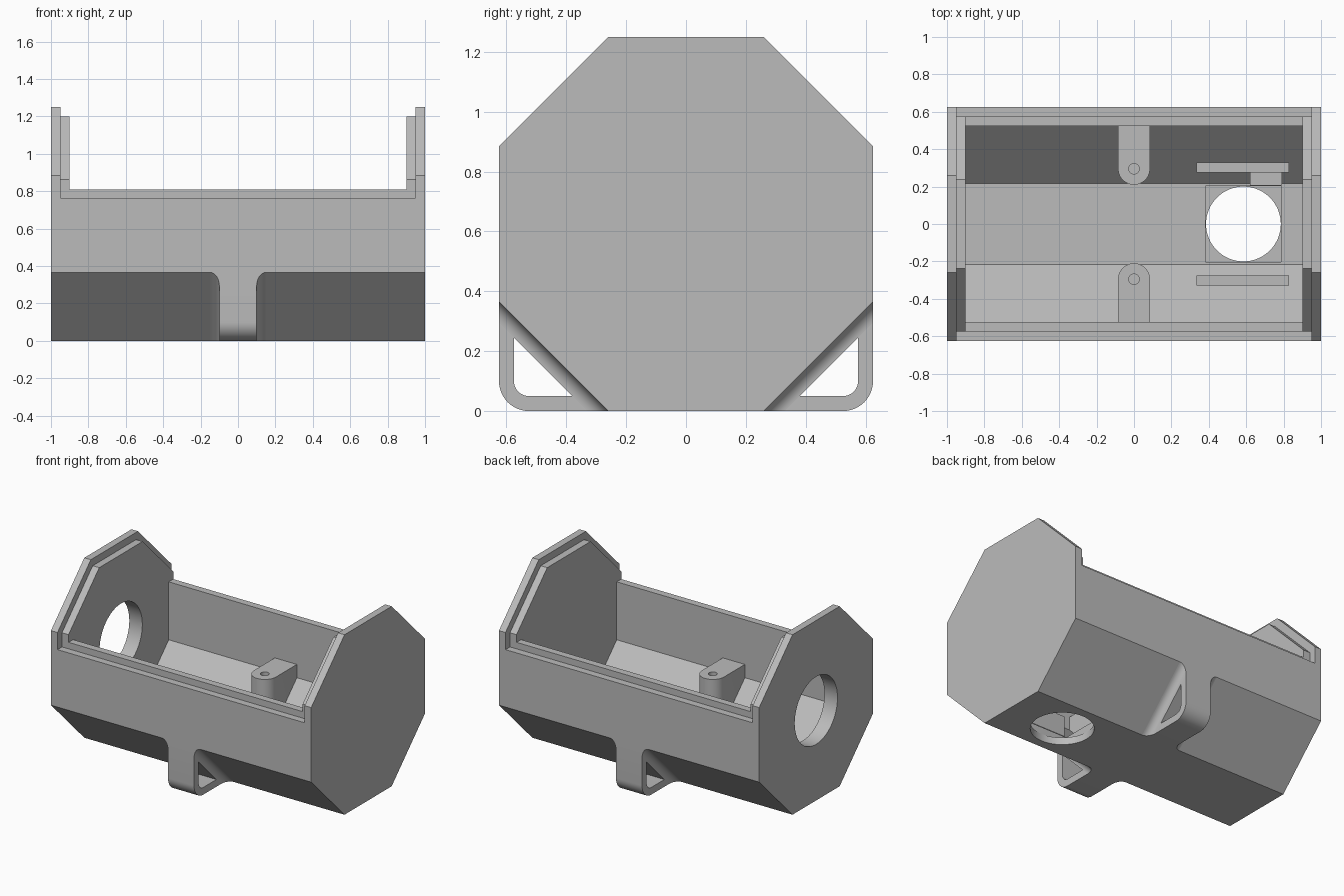
import bpy, bmesh
from math import sin, cos, pi, sqrt, radians

if "Cube" in bpy.data.objects:
    bpy.data.objects.remove(bpy.data.objects["Cube"], do_unlink=True)

grey = bpy.data.materials.new("plain grey")
grey.use_nodes = True
COLOUR = (0.5, 0.5, 0.5, 1)
grey.diffuse_color = COLOUR
grey.node_tree.nodes["Principled BSDF"].inputs["Base Color"].default_value = COLOUR

AP = 0.625            # octagon apothem, also its centre height
WALL = 0.05           # one layer of the two-layer wall
HALF = AP * (sqrt(2) - 1)


def loft(name, sections):
    """Closed solid through a list of equal-length point loops."""
    bm = bmesh.new()
    rings = [[bm.verts.new(p) for p in s] for s in sections]
    n = len(rings[0])
    for a, b in zip(rings, rings[1:]):
        for i in range(n):
            bm.faces.new((a[i], a[(i + 1) % n], b[(i + 1) % n], b[i]))
    bm.faces.new(rings[0][::-1])
    bm.faces.new(rings[-1])
    bmesh.ops.remove_doubles(bm, verts=bm.verts, dist=1e-5)
    bmesh.ops.recalc_face_normals(bm, faces=bm.faces)
    me = bpy.data.meshes.new(name)
    bm.to_mesh(me)
    bm.free()
    me.materials.append(grey)
    ob = bpy.data.objects.new(name, me)
    bpy.context.collection.objects.link(ob)
    return ob


def prism_x(name, pts, x0, x1):
    return loft(name, [[(x, y, z) for y, z in pts] for x in (x0, x1)])


def prism_z(name, pts, z0, z1):
    return loft(name, [[(x, y, z) for x, y in pts] for z in (z0, z1)])


def box(name, x0, x1, y0, y1, z0, z1):
    return prism_z(name, [(x0, y0), (x1, y0), (x1, y1), (x0, y1)], z0, z1)


def arc(cx, cy, r, a0, a1, n):
    return [(cx + r * cos(radians(a0 + (a1 - a0) * i / n)),
             cy + r * sin(radians(a0 + (a1 - a0) * i / n))) for i in range(n + 1)]


def circle(cx, cy, r, n=64):
    return arc(cx, cy, r, 0, 360 * (n - 1) / n, n - 1)


def octagon(name, a, x):
    return prism_x(name, arc(0, AP, a / cos(pi / 8), 22.5, 337.5, 7), -x, x)


def combine(ob, tool, op="DIFFERENCE"):
    mod = ob.modifiers.new("bool", "BOOLEAN")
    mod.operation, mod.object, mod.solver = op, tool, "EXACT"
    bpy.context.view_layer.objects.active = ob
    bpy.ops.object.modifier_apply(modifier=mod.name)
    bpy.data.objects.remove(tool, do_unlink=True)


def smooth(ob):
    bpy.ops.object.select_all(action="DESELECT")
    ob.select_set(True)
    bpy.context.view_layer.objects.active = ob
    bpy.ops.object.shade_smooth_by_angle(angle=radians(30))


# Octagonal case: tall end plates, stepped rim, hollow inside
case = octagon("case", AP, 1)
combine(case, box("rim_cut", -0.95, 0.95, -1, 1, 0.765, 2))
combine(case, octagon("liner", AP - WALL, 0.96), "UNION")
combine(case, octagon("cavity", AP - 2 * WALL, 0.9))
combine(case, box("opening", -0.9, 0.9, -1, 1, 0.81, 2))

# Round openings in the end plate and the floor, with a square seat
combine(case, prism_x("end_hole", circle(0, AP, 0.235), -1.2, -0.8))
combine(case, box("floor_seat", 0.383, 0.787, -0.202, 0.202, 0.05, 0.2))
combine(case, prism_z("floor_hole", circle(0.585, 0, 0.2), -0.2, 0.3))
smooth(case)

# Strap loops under both lower slopes, with flared roots
ROOT = [(HALF - 0.02, 0.02), (AP - 0.02, AP - HALF + 0.02)]
for s, side in ((-1, "front"), (1, "back")):
    def flip(pts):
        return [(s * y, z) for y, z in pts]

    top = AP - HALF
    outer = ROOT + [(AP, top)] + arc(0.525, 0.1, 0.1, 0, -90, 12) + [(HALF, 0)]
    loop = prism_x(side + "_strap_loop", flip(outer), -0.1, 0.1)
    gap = HALF + WALL * sqrt(2)
    inner = ([(AP - WALL, AP - WALL - gap)] + arc(0.525, 0.1, 0.05, 0, -90, 10)
             + [(gap + WALL, WALL)])
    combine(loop, prism_x("loop_hole", flip(inner), -0.3, 0.3))
    smooth(loop)
    for d, hand in ((-1, "right"), (1, "left")):
        sections = []
        for i in range(11):
            t = pi / 2 * i / 10
            x = 0.15 - WALL * cos(t)
            h = WALL * (1 - sin(t)) * sqrt(2)
            pts = ROOT + [(AP, top), (AP, top - h), (HALF + h, 0), (HALF, 0)]
            sections.append([(d * x, y, z) for y, z in flip(pts)])
        smooth(loft(f"{side}_{hand}_loop_fillet", sections))

    # Screw boss with rounded nose and pilot hole
    nose = [(0.085, 0.58)] + arc(0, 0.295, 0.085, 0, -180, 24) + [(-0.085, 0.58)]
    boss = prism_z(side + "_screw_boss", [(x, s * y) for x, y in nose], 0.03, 0.5)
    combine(boss, octagon("boss_limit", AP - 0.07, 0.9), "INTERSECT")
    combine(boss, prism_z("pilot_hole", circle(0, s * 0.295, 0.028, 24), 0.3, 0.7))
    smooth(boss)

    # Retaining rib beside the floor opening
    y0, y1 = sorted((s * 0.275, s * 0.33))
    box(side + "_rib", 0.335, 0.83, y0, y1, 0.14, 0.3)

# Small stop block against the back rib
box("rib_stop", 0.62, 0.79, 0.205, 0.28, 0.07, 0.25)
